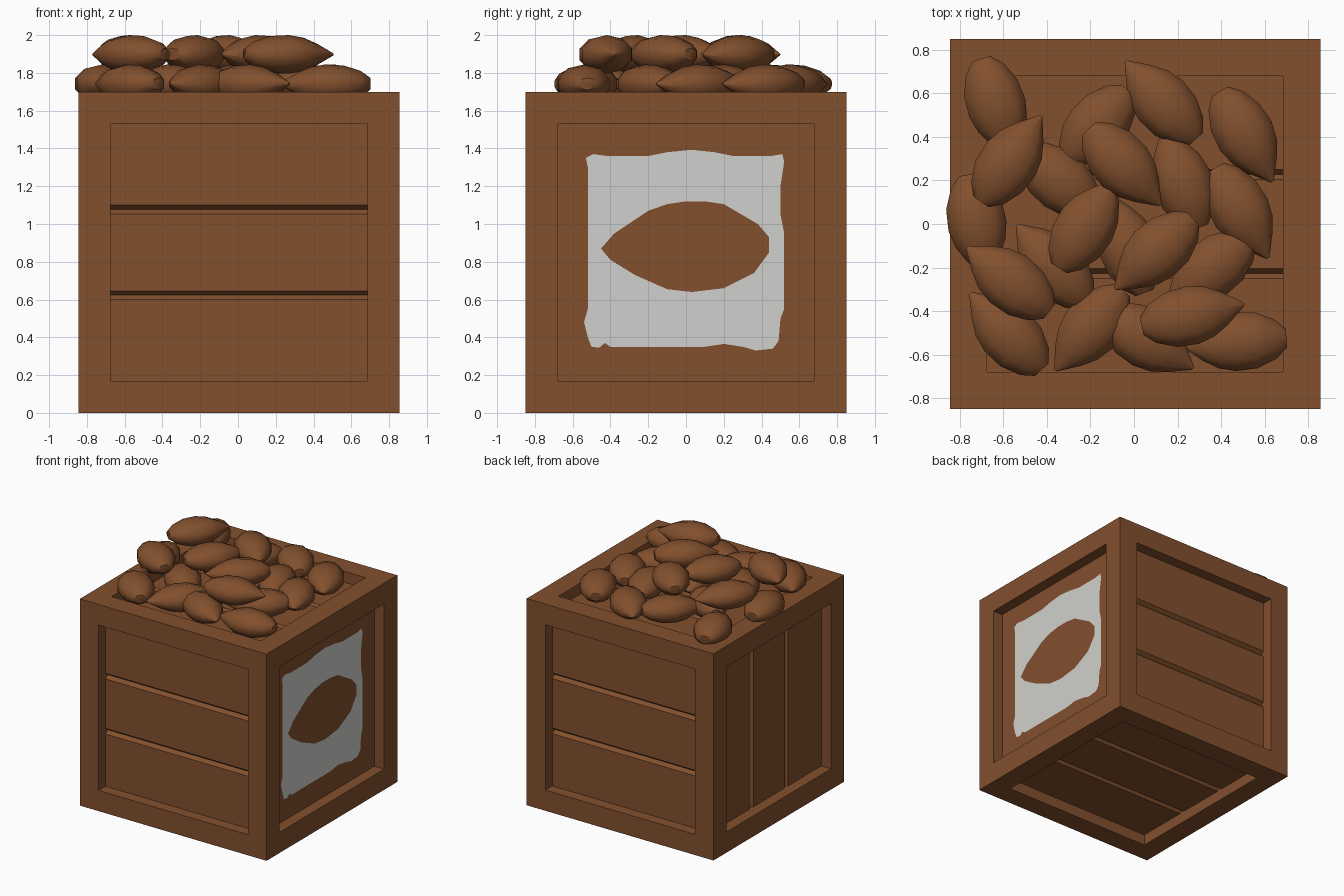
import bpy, bmesh, math
from mathutils import Vector, Matrix

if "Cube" in bpy.data.objects:
    bpy.data.objects.remove(bpy.data.objects["Cube"])


def material(name, rgb):
    m = bpy.data.materials.new(name)
    m.diffuse_color = (*rgb, 1)
    m.use_nodes = True
    m.node_tree.nodes["Principled BSDF"].inputs["Base Color"].default_value = m.diffuse_color
    return m


BROWN = material("warm_brown", (0.225, 0.080, 0.027))
PAPER = material("pale_grey", (0.63, 0.63, 0.61))


def add_object(name, bm, mat, smooth=None):
    bmesh.ops.remove_doubles(bm, verts=bm.verts, dist=1e-5)
    bmesh.ops.recalc_face_normals(bm, faces=bm.faces)
    me = bpy.data.meshes.new(name)
    bm.to_mesh(me)
    bm.free()
    me.materials.append(mat)
    ob = bpy.data.objects.new(name, me)
    bpy.context.collection.objects.link(ob)
    if smooth:
        bpy.ops.object.select_all(action='DESELECT')
        ob.select_set(True)
        bpy.context.view_layer.objects.active = ob
        bpy.ops.object.shade_smooth_by_angle(angle=math.radians(smooth))
    return ob


# Crate: six framed sides, each with a recessed plank panel
H, IN, DEPTH = 0.85, 0.68, 0.09
CENTRE = Vector((0.005, 0, H))
X, Y, Z = Vector((1, 0, 0)), Vector((0, 1, 0)), Vector((0, 0, 1))


def crate_side(bm, u, v, planks=True):
    n = u.cross(v)

    def face(pts):
        bm.faces.new([bm.verts.new(CENTRE + u * a + v * b + n * c) for a, b, c in pts])

    low = H - DEPTH
    profile = [(-IN, low)]
    if planks:  # V grooves between three boards
        for g in (-IN / 3, IN / 3):
            profile += [(g - 0.023, low), (g, low - 0.03), (g + 0.023, low)]
    profile.append((IN, low))
    for (b0, c0), (b1, c1) in zip(profile, profile[1:]):
        face([(-IN, b0, c0), (IN, b0, c0), (IN, b1, c1), (-IN, b1, c1)])
    for s in (-1, 1):
        # frame rails
        face([(s * H, -H, H), (s * H, H, H), (s * IN, IN, H), (s * IN, -IN, H)])
        face([(-H, s * H, H), (H, s * H, H), (IN, s * IN, H), (-IN, s * IN, H)])
        # recess walls
        face([(-IN, s * IN, H), (IN, s * IN, H), (IN, s * IN, low), (-IN, s * IN, low)])
        face([(s * IN, IN, H), (s * IN, -IN, H)] + [(s * IN, b, c) for b, c in profile])


bm = bmesh.new()
for u, v, planks in ((X, Z, True), (-X, Z, True), (Z, Y, True),
                     (Y, Z, False), (X, Y, True), (X, -Y, True)):
    crate_side(bm, u, v, planks)
add_object("crate", bm, BROWN)

# Ragged paper label with an almond-shaped opening (y, z)
OUTER = [(-.53, 1.35), (-.49, 1.37), (-.42, 1.36), (-.2, 1.36), (-.1, 1.38), (.03, 1.393),
         (.15, 1.38), (.25, 1.36), (.45, 1.36), (.51, 1.37), (.52, 1.33), (.50, 1.2),
         (.50, 1.05), (.52, .95), (.52, .55), (.50, .5), (.49, .38), (.46, .34), (.37, .33),
         (.3, .35), (.2, .365), (.1, .35), (-.4, .35), (-.43, .37), (-.46, .345), (-.5, .35),
         (-.52, .4), (-.54, .48), (-.52, .55), (-.52, 1.3)]
INNER = [(-.45, .87), (-.38, .95), (-.2, 1.07), (-.1, 1.105), (0, 1.12), (.1, 1.12), (.2, 1.105),
         (.38, 1.0), (.44, .93), (.44, .85), (.36, .74), (.2, .66), (.03, .64), (-.1, .655),
         (-.27, .73), (-.4, .81)]
bm = bmesh.new()
edges = []
for loop in (OUTER, INNER):
    vs = [bm.verts.new((CENTRE.x + H - DEPTH + 0.005, y, z)) for y, z in loop]
    edges += [bm.edges.new((a, b)) for a, b in zip(vs, vs[1:] + vs[:1])]
bmesh.ops.triangle_fill(bm, edges=edges, use_beauty=True, normal=X)
label = add_object("label", bm, PAPER)
if label.data.polygons[0].normal.x < 0:
    label.data.flip_normals()

# Nuts: lathed drops, blunt at one end and pointed at the other
DROP = [(-.23, .045), (-.18, .095), (-.09, .135), (.01, .142), (.09, .122), (.16, .08), (.25, .008)]
SIDES = 10


def nut(name, x, y, angle, z):
    bm = bmesh.new()
    rings = []
    for t, r in DROP:
        rings.append([bm.verts.new((t, r * math.cos(k * math.tau / SIDES + math.tau / 4),
                                    0.72 * r * math.sin(k * math.tau / SIDES + math.tau / 4)))
                      for k in range(SIDES)])
    for a, b in zip(rings, rings[1:]):
        for k in range(SIDES):
            j = (k + 1) % SIDES
            bm.faces.new((a[k], a[j], b[j], b[k]))
    bm.faces.new(rings[0])
    bm.faces.new(rings[-1])
    bm.transform(Matrix.Translation((x, y, z)) @ Matrix.Rotation(math.radians(angle), 4, 'Z'))
    add_object(name, bm, BROWN, 50)


# (x, y, direction of the point)
LOWER = [(-.63, .54, -72), (-.18, .44, 228), (.13, .56, 132), (.51, .41, -60), (.22, .20, 110),
         (.49, .06, -60), (-.33, .19, -40), (-.72, .0, -80), (-.37, -.19, 132), (-.03, -.10, 110),
         (-.58, -.50, 133), (-.20, -.48, 230), (.06, -.53, -32), (.47, -.54, 184), (.35, -.21, 218)]
UPPER = [(-.57, .29, 55), (-.05, .27, -47), (-.22, -.01, 57), (.10, -.13, 222),
         (-.57, -.26, 142), (.26, -.42, 12)]
for z, layer, spots in ((1.742, "lower", LOWER), (1.898, "upper", UPPER)):
    for i, (x, y, a) in enumerate(spots):
        nut(f"{layer}_nut_{i + 1}", x, y, a, z)
